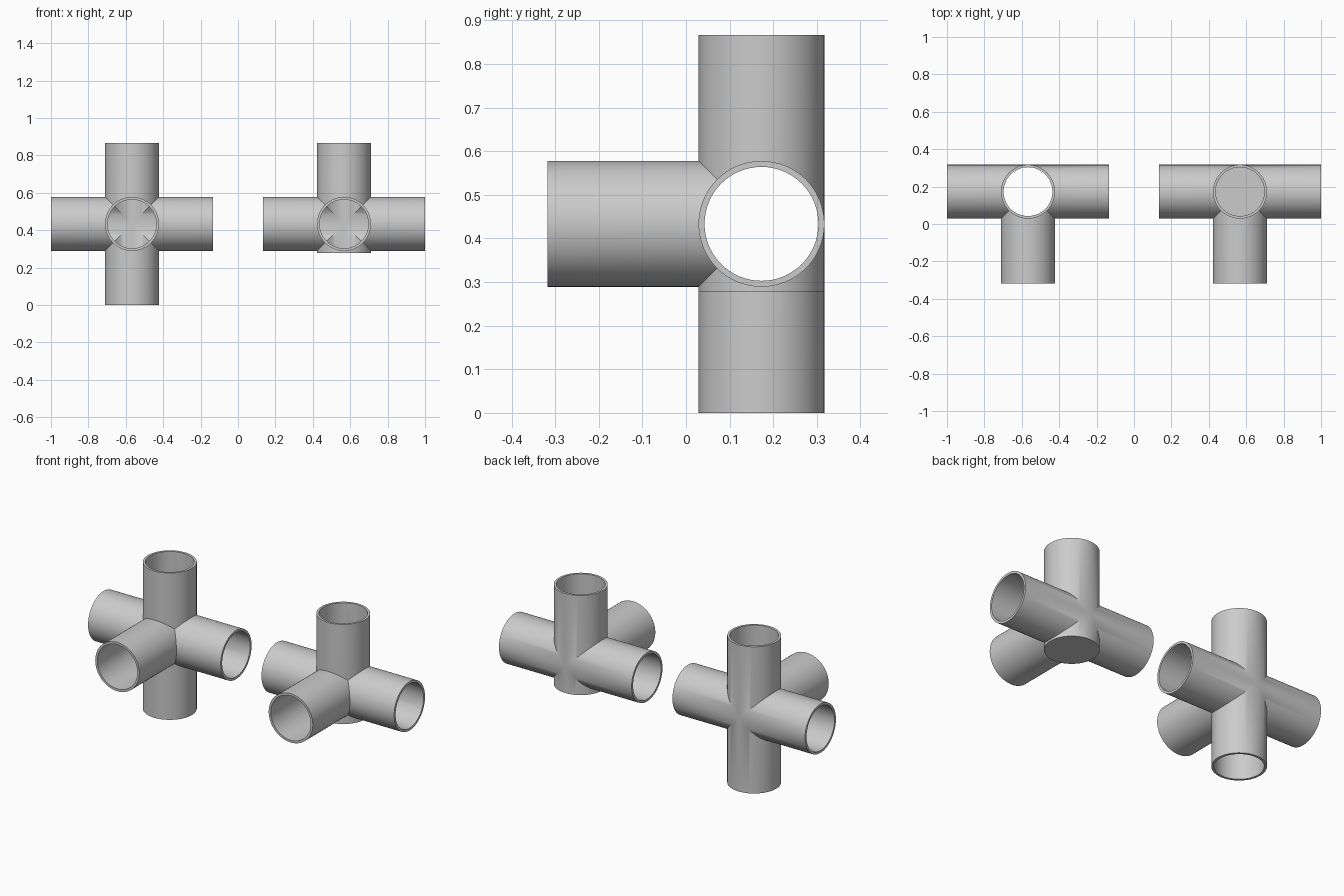
import bpy, bmesh
from math import sin, cos, tau, radians
from mathutils import Vector

if "Cube" in bpy.data.objects:
    bpy.data.objects.remove(bpy.data.objects["Cube"])

R_OUT, R_IN, SEG = 0.1443, 0.1305, 64
ARM, FRONT_ARM, STUB, FLOOR = 0.4333, 0.49, 0.155, 0.141
Y0, Z0 = 0.173, 0.4333


def shell_ring(bm, d, dirs, radius, end):
    """Tube wall from its mitred joint with the other arms out to 'end'."""
    a = Vector((d.y, d.z, d.x))
    b = d.cross(a)
    inner, outer = [], []
    for i in range(SEG):
        t = tau * i / SEG
        p = (a * cos(t) + b * sin(t)) * radius
        start = max([0.0] + [p.dot(u) for u in dirs if abs(u.dot(d)) < 0.5])
        inner.append(bm.verts.new(p + d * start))
        outer.append(bm.verts.new(p + d * end))
    for i in range(SEG):
        j = (i + 1) % SEG
        bm.faces.new((inner[i], inner[j], outer[j], outer[i]))
    return outer


def connector(name, x, closed_bottom):
    arms = [((1, 0, 0), ARM), ((-1, 0, 0), ARM), ((0, -1, 0), FRONT_ARM),
            ((0, 0, 1), ARM), ((0, 0, -1), STUB if closed_bottom else ARM)]
    dirs = [Vector(d) for d, _ in arms]
    bm = bmesh.new()
    for d, (_, length) in zip(dirs, arms):
        capped = closed_bottom and d.z < -0.5
        out = shell_ring(bm, d, dirs, R_OUT, length)
        bore = shell_ring(bm, d, dirs, R_IN, FLOOR if capped else length)
        if capped:
            # closed base: outer disc and inside floor
            bm.faces.new(out)
            bm.faces.new(bore)
        else:
            # open rim
            for i in range(SEG):
                j = (i + 1) % SEG
                bm.faces.new((out[i], out[j], bore[j], bore[i]))
    bmesh.ops.remove_doubles(bm, verts=bm.verts[:], dist=1e-5)
    bmesh.ops.recalc_face_normals(bm, faces=bm.faces[:])
    me = bpy.data.meshes.new(name)
    bm.to_mesh(me)
    bm.free()
    me.polygons.foreach_set("use_smooth", [True] * len(me.polygons))
    me.set_sharp_from_angle(angle=radians(30))
    ob = bpy.data.objects.new(name, me)
    ob.location = (x, Y0, Z0)
    bpy.context.collection.objects.link(ob)


# Five-way open pipe fitting, and the variant with a closed base
connector("five_way_pipe_fitting", -0.5667, False)
connector("closed_base_pipe_fitting", 0.5667, True)
